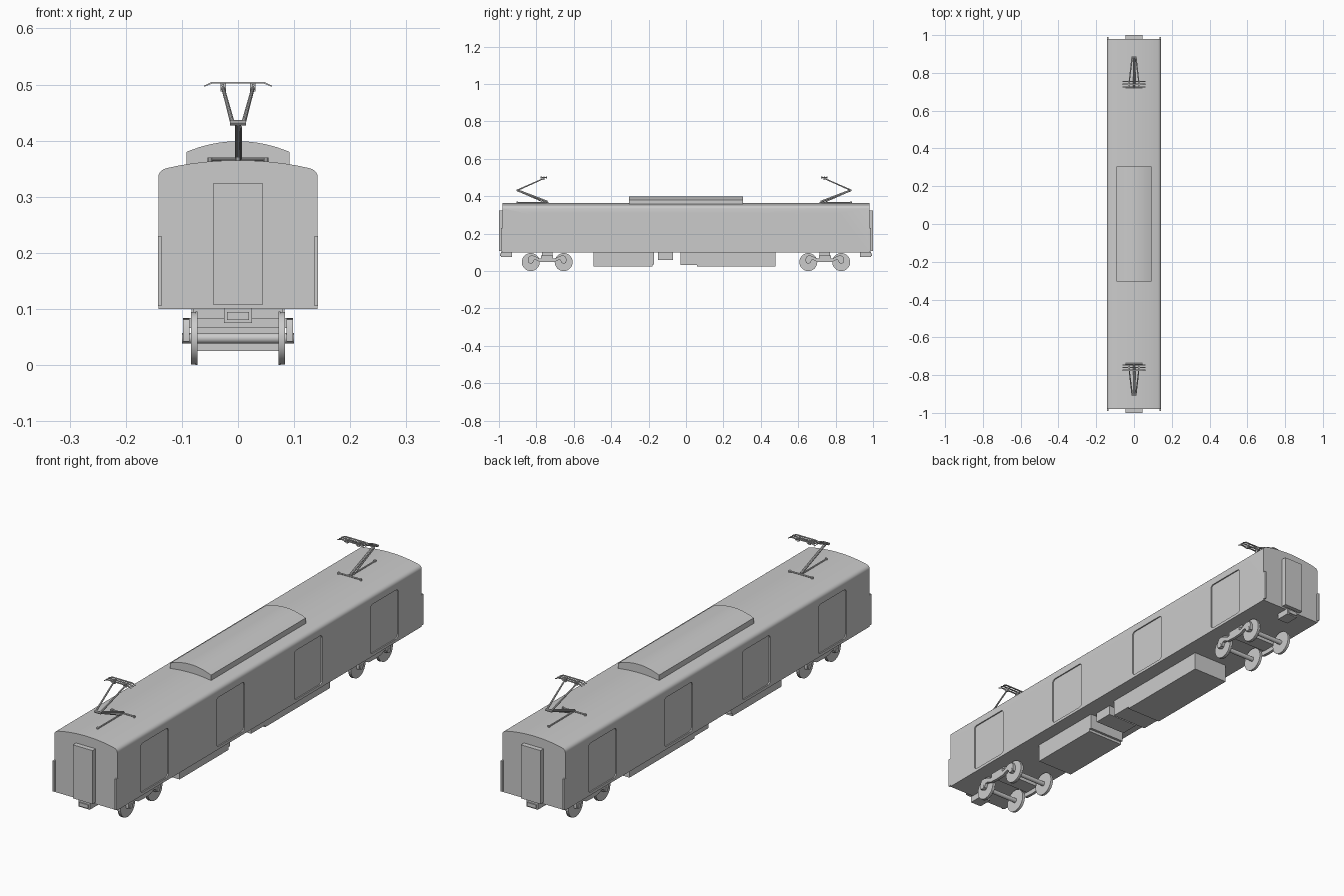
import bpy, bmesh, math
from mathutils import Vector

if "Cube" in bpy.data.objects:
    bpy.data.objects.remove(bpy.data.objects["Cube"])


def finish(name, bm, smooth=False):
    bmesh.ops.recalc_face_normals(bm, faces=bm.faces)
    me = bpy.data.meshes.new(name)
    bm.to_mesh(me)
    bm.free()
    ob = bpy.data.objects.new(name, me)
    bpy.context.collection.objects.link(ob)
    if smooth:
        bpy.ops.object.select_all(action='DESELECT')
        ob.select_set(True)
        bpy.context.view_layer.objects.active = ob
        bpy.ops.object.shade_smooth_by_angle(angle=math.radians(35))
    return ob


def box(name, x0, x1, y0, y1, z0, z1):
    bm = bmesh.new()
    bmesh.ops.create_cube(bm, size=1)
    for v in bm.verts:
        v.co = ((x0 + x1) / 2 + v.co.x * (x1 - x0),
                (y0 + y1) / 2 + v.co.y * (y1 - y0),
                (z0 + z1) / 2 + v.co.z * (z1 - z0))
    return finish(name, bm)


def extrude(name, pts, a, b, axis, smooth=False):
    """Extrude a profile from a to b: (x, z) points along y, or (y, z) points along x."""
    bm = bmesh.new()
    place = (lambda p, t: (p[0], t, p[1])) if axis == 'y' else (lambda p, t: (t, p[0], p[1]))
    face = bm.faces.new([bm.verts.new(place(p, a)) for p in pts])
    ext = bmesh.ops.extrude_face_region(bm, geom=[face])
    move = Vector((0, b - a, 0)) if axis == 'y' else Vector((b - a, 0, 0))
    bmesh.ops.translate(bm, vec=move, verts=[v for v in ext['geom'] if isinstance(v, bmesh.types.BMVert)])
    return finish(name, bm, smooth)


def rod(name, p, q, r, sides=10, r2=None):
    p, q = Vector(p), Vector(q)
    bm = bmesh.new()
    bmesh.ops.create_cone(bm, cap_ends=True, segments=sides, radius1=r,
                          radius2=r if r2 is None else r2, depth=(q - p).length)
    bm.transform((q - p).to_track_quat('Z', 'Y').to_matrix().to_4x4())
    bmesh.ops.translate(bm, vec=(p + q) / 2, verts=bm.verts)
    return finish(name, bm, True)


def rounded_rect(y0, y1, z0, z1, r, n=4):
    pts = []
    for i, (cy, cz) in enumerate([(y1 - r, z1 - r), (y0 + r, z1 - r), (y0 + r, z0 + r), (y1 - r, z0 + r)]):
        for k in range(n + 1):
            t = math.pi / 2 * (i + k / n)
            pts.append((cy + r * math.cos(t), cz + r * math.sin(t)))
    return pts


# Car body: straight sides, rounded shoulders, shallow arched roof
roof = [(0.142, 0.335)]
for k in range(1, 6):
    t = math.radians(15 * k)
    roof.append((0.122 + 0.020 * math.cos(t), 0.335 + 0.0165 * math.sin(t)))
for k in range(1, 8):
    x = 0.122 * (1 - k / 7)
    roof.append((x, 0.365 - 0.0125 * (x / 0.122) ** 2))
profile = [(0.142, 0.1)] + roof + [(-x, z) for x, z in reversed(roof[:-1])] + [(-0.142, 0.1)]
body = extrude("car_body", profile, -0.98, 0.98, 'y', True)

# Recessed side doors
for s in (-1, 1):
    for yc in (-0.74, -0.25, 0.25, 0.74):
        cut = extrude("door_cutter", rounded_rect(yc - 0.09, yc + 0.09, 0.112, 0.312, 0.014),
                      s * 0.137, s * 0.16, 'x')
        cut.hide_render = True
        mod = body.modifiers.new("door", 'BOOLEAN')
        mod.operation, mod.solver, mod.object = 'DIFFERENCE', 'EXACT', cut
        bpy.context.view_layer.objects.active = body
        bpy.ops.object.modifier_apply(modifier=mod.name)
        bpy.data.objects.remove(cut)

# Arched roof equipment pod
pod = [(-0.092, 0.35), (0.092, 0.35)]
for k in range(17):
    x = 0.092 * (1 - k / 8)
    pod.append((x, 0.399 - 0.019 * (x / 0.092) ** 2))
extrude("roof_pod", pod, -0.305, 0.305, 'y', True)

# Underfloor equipment
box("equipment_box_front", -0.083, 0.083, -0.495, -0.18, 0.025, 0.102)
box("equipment_step_front", -0.083, 0.083, -0.182, -0.17, 0.036, 0.102)
box("equipment_box_small", -0.07, 0.07, -0.15, -0.07, 0.06, 0.102)
box("equipment_step_rear", -0.08, 0.08, -0.03, 0.065, 0.033, 0.102)
box("equipment_box_rear", -0.08, 0.08, 0.06, 0.478, 0.025, 0.102)

# Half profile of a sprung bogie side frame, mirrored to a full one
upper = [(0.0, 0.066), (0.045, 0.068), (0.062, 0.078), (0.078, 0.083), (0.095, 0.081), (0.103, 0.066)]
lower = [(0.101, 0.042), (0.077, 0.042), (0.07, 0.058), (0.058, 0.058), (0.04, 0.049), (0.0, 0.047)]
half = upper + lower
frame = half + [(-y, z) for y, z in reversed(half[1:-1])]

for e in (-1, 1):
    # Gangway door, coupler and corner strips on each end
    ys = sorted((e * 0.97, e * 1.0))
    box("gangway_door", -0.044, 0.044, *ys, 0.107, 0.325)
    ys = sorted((e * 0.93, e * 0.99))
    box("coupler", -0.025, 0.025, *ys, 0.075, 0.102)
    ys = sorted((e * 0.985, e * 0.995))
    box("coupler_face", -0.02, 0.02, *ys, 0.08, 0.095)
    for s in (-1, 1):
        xs = sorted((s * 0.136, s * 0.1425))
        ys = sorted((e * 0.975, e * 0.99))
        box("corner_strip", *xs, *ys, 0.105, 0.23)

    # Bogie: bolster, side frames, wheelsets
    yc = e * 0.742
    box("bogie_bolster", -0.098, 0.098, yc - 0.032, yc + 0.032, 0.066, 0.084)
    box("bogie_pivot", -0.08, 0.08, yc - 0.028, yc + 0.028, 0.08, 0.102)
    for s in (-1, 1):
        extrude("bogie_side_frame", [(yc + y, z) for y, z in frame], s * 0.086, s * 0.098, 'x', True)
    for yw in (yc - 0.088, yc + 0.088):
        rod("axle", (-0.1, yw, 0.048), (0.1, yw, 0.048), 0.0095, 16)
        for s in (-1, 1):
            rod("wheel_tread", (s * 0.074, yw, 0.048), (s * 0.084, yw, 0.048), 0.047, 32)
            rod("wheel_flange", (s * 0.072, yw, 0.048), (s * 0.076, yw, 0.048), 0.048, 32)

    # Single-arm pantograph folding outward
    yb = e * 0.73 - 0.01
    knee, head = yb + e * 0.162, yb + e * 0.02
    rod("pantograph_base_bar", (-0.053, yb, 0.367), (0.053, yb, 0.367), 0.003)
    rod("pantograph_base_rail", (0, yb, 0.367), (0, knee, 0.367), 0.003)
    rod("pantograph_foot", (0, knee, 0.36), (0, knee, 0.371), 0.005)
    for s in (-1, 1):
        rod("pantograph_foot", (s * 0.05, yb, 0.355), (s * 0.05, yb, 0.37), 0.005)
        rod("pantograph_upper_arm", (s * 0.01, knee, 0.432), (s * 0.027, head, 0.495), 0.004, 10, 0.003)
        box("pantograph_head_mount", s * 0.026 - 0.005, s * 0.026 + 0.005, head - 0.004, head + 0.004, 0.488, 0.502)
        rod("pantograph_head_link", (s * 0.027, head - 0.015, 0.499), (s * 0.027, head + 0.015, 0.499), 0.0025)
    rod("pantograph_lower_arm", (0, yb, 0.37), (0, knee, 0.432), 0.0055)
    rod("pantograph_lower_link", (0.005, yb + e * 0.02, 0.367), (0.005, knee - e * 0.01, 0.425), 0.002)
    rod("pantograph_knee", (-0.014, knee, 0.432), (0.014, knee, 0.432), 0.005)
    strip = [(-0.055, 0.5), (-0.045, 0.502), (0.045, 0.502), (0.055, 0.498), (0.06, 0.496),
             (0.061, 0.498), (0.046, 0.505), (-0.046, 0.505), (-0.061, 0.498), (-0.06, 0.496)]
    for d in (-0.014, 0.0, 0.014):
        extrude("contact_strip", strip[1:3] + strip[4:], head + d - 0.003, head + d + 0.003, 'y')
